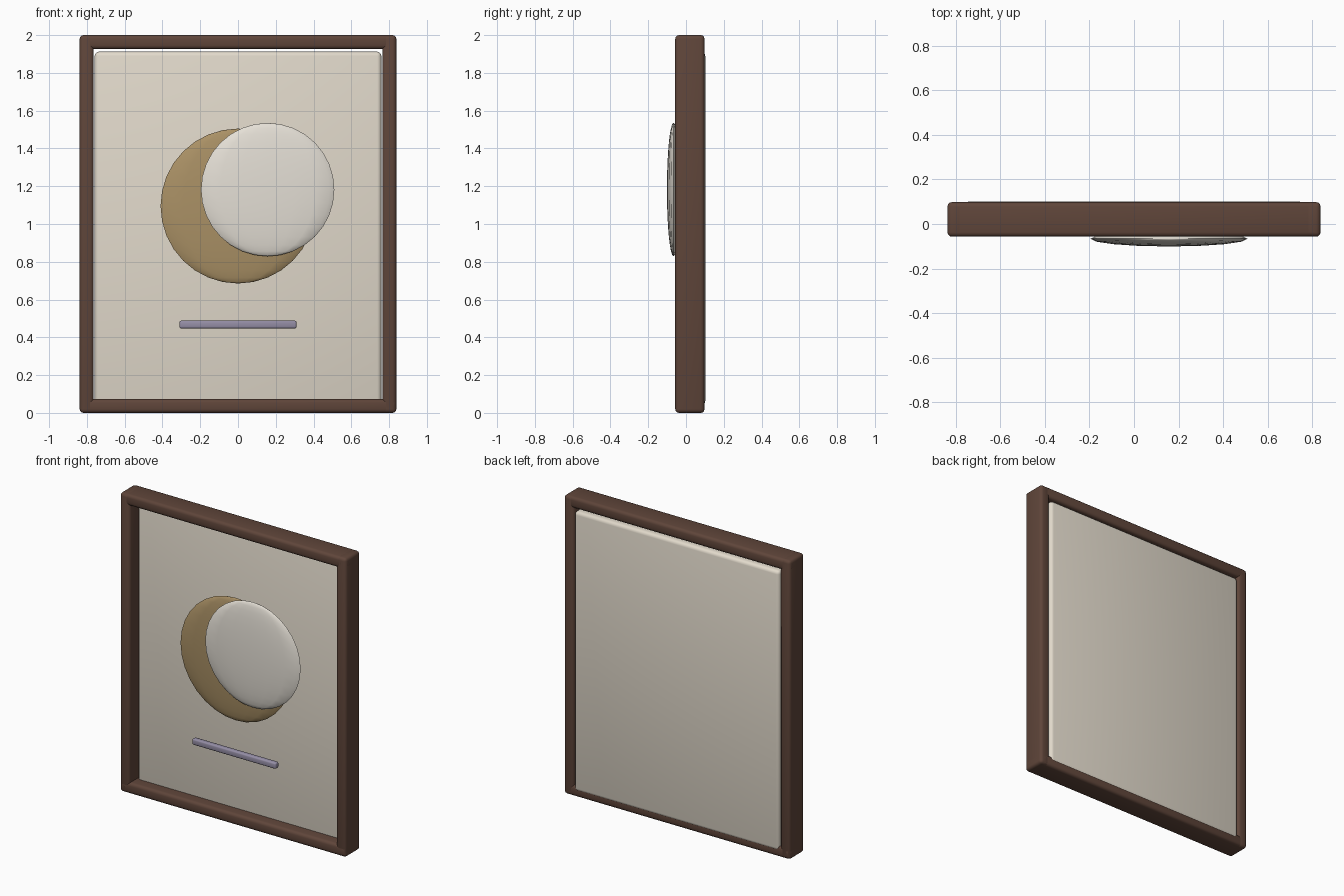
import bpy
import math

if "Cube" in bpy.data.objects:
    bpy.data.objects.remove(bpy.data.objects["Cube"])


def material(name, rgb):
    m = bpy.data.materials.new(name)
    m.diffuse_color = (*rgb, 1)
    m.use_nodes = True
    m.node_tree.nodes["Principled BSDF"].inputs["Base Color"].default_value = m.diffuse_color
    return m


WOOD = material("dark_wood", (0.115, 0.06, 0.042))
CREAM = material("cream", (0.76, 0.70, 0.60))
GOLD = material("gold", (0.40, 0.28, 0.13))
PALE = material("pale", (0.78, 0.74, 0.67))
LILAC = material("lilac", (0.30, 0.27, 0.38))


def finish(obj, name, mat):
    obj.name = name
    obj.data.materials.append(mat)
    bpy.ops.object.shade_smooth_by_angle(angle=math.radians(40))


def rounded_box(name, x, y, z, radius, mat):
    """Box from (min, max) ranges with rounded edges."""
    bpy.ops.mesh.primitive_cube_add(size=1, location=[sum(r) / 2 for r in (x, y, z)])
    obj = bpy.context.object
    obj.scale = [r[1] - r[0] for r in (x, y, z)]
    bpy.ops.object.transform_apply(location=False, rotation=False, scale=True)
    bev = obj.modifiers.new("rounding", 'BEVEL')
    bev.width = radius
    bev.segments = 3
    bpy.ops.object.modifier_apply(modifier=bev.name)
    finish(obj, name, mat)


def flat_disc(name, centre, radius, half_depth, mat):
    """Sphere squashed along y into a lens."""
    bpy.ops.mesh.primitive_uv_sphere_add(segments=16, ring_count=16, radius=1, location=centre)
    obj = bpy.context.object
    obj.scale = (radius, half_depth, radius)
    bpy.ops.object.transform_apply(location=False, rotation=False, scale=True)
    finish(obj, name, mat)
    obj.data.shade_smooth()


# Frame: two uprights and two rails
W, BAR, DEPTH = 0.838, 0.074, (-0.057, 0.098)
for side, x in (("left", (-W, -W + BAR)), ("right", (W - BAR, W))):
    rounded_box(f"frame_{side}", x, DEPTH, (0, 2), 0.02, WOOD)
for end, z in (("bottom", (0, BAR)), ("top", (2 - BAR, 2))):
    rounded_box(f"frame_{end}", (-W, W), DEPTH, z, 0.02, WOOD)

# Backing panel
rounded_box("panel", (-0.759, 0.759), (0.02, 0.102), (0.04, 1.912), 0.022, CREAM)

# Overlapping discs forming the crescent
flat_disc("gold_disc", (-0.0, -0.022, 1.095), 0.41, 0.034, GOLD)
flat_disc("pale_disc", (0.157, -0.066, 1.182), 0.353, 0.035, PALE)

# Small bar under the crescent
rounded_box("accent_bar", (-0.31, 0.31), (-0.045, -0.01), (0.447, 0.488), 0.01, LILAC)
